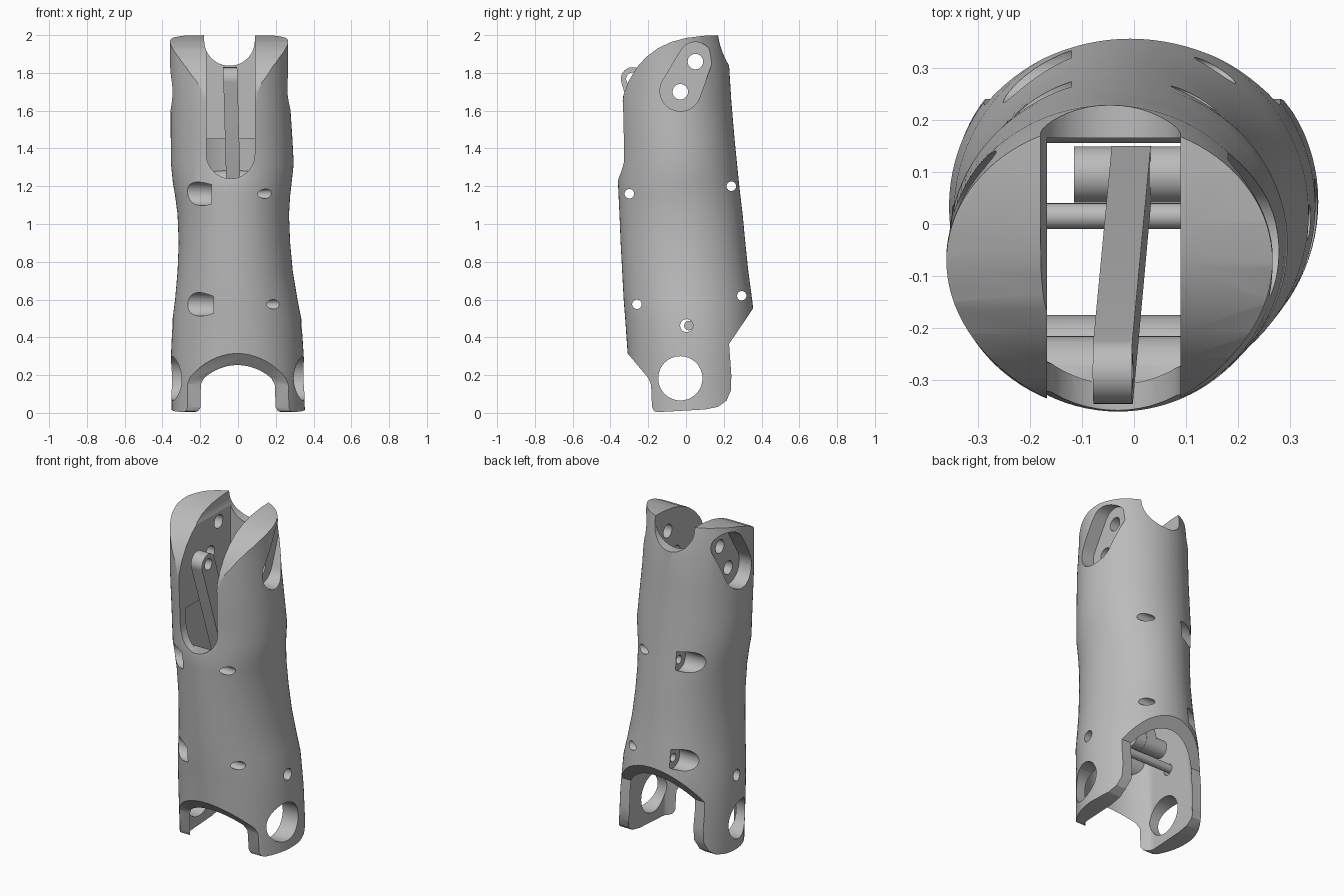
import bpy, bmesh
from math import sin, cos, pi, acos, atan2, hypot, radians

if "Cube" in bpy.data.objects:
    bpy.data.objects.remove(bpy.data.objects["Cube"])

grey = bpy.data.materials.new("plain grey")
grey.use_nodes = True
grey.diffuse_color = (0.5, 0.5, 0.5, 1)
grey.node_tree.nodes["Principled BSDF"].inputs["Base Color"].default_value = grey.diffuse_color


def make(name, rings):
    """Skin a stack of equal rings and cap both ends."""
    bm = bmesh.new()
    loops = [[bm.verts.new(p) for p in ring] for ring in rings]
    n = len(loops[0])
    for a, b in zip(loops, loops[1:]):
        for i in range(n):
            j = (i + 1) % n
            bm.faces.new((a[i], a[j], b[j], b[i]))
    bm.faces.new(loops[0])
    bm.faces.new(loops[-1])
    bmesh.ops.recalc_face_normals(bm, faces=bm.faces)
    mesh = bpy.data.meshes.new(name)
    bm.to_mesh(mesh)
    bm.free()
    mesh.materials.append(grey)
    obj = bpy.data.objects.new(name, mesh)
    bpy.context.collection.objects.link(obj)
    return obj


def prism(name, pts, axis, lo, hi):
    """Extrude an outline: (y, z) along x, or (x, z) along y."""
    if axis == "x":
        return make(name, [[(h, u, v) for u, v in pts] for h in (lo, hi)])
    return make(name, [[(u, h, v) for u, v in pts] for h in (lo, hi)])


def capsule(a, ra, b, rb, n=20):
    """Outline wrapped round two circles."""
    dx, dy = b[0] - a[0], b[1] - a[1]
    base, phi = atan2(dy, dx), acos((ra - rb) / hypot(dx, dy))
    pts = []
    for (cx, cy), r, start, span in ((a, ra, base + phi, 2 * pi - 2 * phi),
                                     (b, rb, base - phi, 2 * phi)):
        for i in range(n + 1):
            t = start + span * i / n
            pts.append((cx + r * cos(t), cy + r * sin(t)))
    return pts


def circle(c, r, n=36):
    return [(c[0] + r * cos(2 * pi * i / n), c[1] + r * sin(2 * pi * i / n)) for i in range(n)]


def cut(obj, cutter, operation="DIFFERENCE"):
    mod = obj.modifiers.new("cut", "BOOLEAN")
    mod.operation, mod.object, mod.solver = operation, cutter, "EXACT"
    bpy.context.view_layer.objects.active = obj
    bpy.ops.object.modifier_apply(modifier=mod.name)
    bpy.data.objects.remove(cutter)


def smooth(obj, angle=30):
    bpy.ops.object.select_all(action="DESELECT")
    obj.select_set(True)
    bpy.context.view_layer.objects.active = obj
    bpy.ops.object.shade_smooth_by_angle(angle=radians(angle))


# Shell sections: height, left and right edge, front and back edge
SECTIONS = [(-.05, -.35, .355, -.3, .39), (.3, -.355, .348, -.308, .375),
            (.5, -.346, .335, -.322, .362), (.6, -.333, .315, -.33, .35),
            (.75, -.32, .29, -.338, .33), (.9, -.314, .276, -.346, .314),
            (1.05, -.32, .27, -.352, .3), (1.15, -.333, .276, -.357, .288),
            (1.22, -.345, .284, -.36, .28), (1.32, -.355, .295, -.348, .27),
            (1.45, -.356, .288, -.352, .257), (1.65, -.357, .275, -.36, .24),
            (1.84, -.36, .266, -.35, .228), (2.02, -.36, .266, -.34, .19)]


def shell(name, inset, top, limit):
    rings = []
    for z, x0, x1, y0, y1 in SECTIONS:
        if z > top:
            break
        ring = []
        for i in range(96):
            t = 2 * pi * i / 96
            x = (x0 + x1) / 2 + ((x1 - x0) / 2 - inset) * cos(t)
            y = (y0 + y1) / 2 + ((y1 - y0) / 2 - inset) * sin(t)
            ring.append((max(-limit, min(limit, x)), y, z - inset if z < 0 else z))
        rings.append(ring)
    return make(name, rings)


body = shell("forearm_shell", 0, 3, 1)

# Side silhouette: domed top, pointed back, tabs at the bottom
outline = [(.19, 2), (.1, 1.997), (0, 1.985), (-.08, 1.963), (-.15, 1.93), (-.21, 1.885),
           (-.26, 1.83), (-.305, 1.755), (-.335, 1.67), (-.37, 1.55), (-.45, 1.3),
           (-.45, .47), (-.305, .31), (-.2, .185), (-.185, .15), (-.18, .03), (-.17, .01),
           (-.15, .004), (.1, .018), (.17, .032), (.215, .065), (.238, .12), (.24, .2),
           (.228, .365), (.36, .56), (.45, .69), (.45, 1.9), (.215, 1.95)]
cut(body, prism("side_profile", outline, "x", -1, 1), "INTERSECT")

# Hollow interior, leaving four screw tubes across it
SCREWS = [((-.3, 1.16), -.14), ((-.26, .575), -.13), ((.24, 1.2), -.12), ((.295, .62), -.12)]
cavity = shell("cavity", .05, 1.46, .243)
for centre, seat in SCREWS:
    cut(cavity, prism("tube", circle(centre, .085), "x", -1, 1))
cut(body, cavity)

# Screw holes with wide counterbores on one side
for centre, seat in SCREWS:
    cut(body, prism("screw_hole", circle(centre, .025, 24), "x", -1, 1))
    cut(body, prism("counterbore", circle(centre, .062), "x", -1, seat))

# Front slot and rounded back notch
slot = [(-.167 + .0, 2.2)] + [(-.039 + .128 * cos(t), 1.37 + .13 * sin(t))
                              for t in [pi + pi * i / 24 for i in range(25)]] + [(.089, 2.2)]
cut(body, prism("front_slot", slot, "y", -1, .165))
notch = [(-.045 + .134 * cos(t), 1.972 + .134 * sin(t))
         for t in [pi + pi * i / 24 for i in range(25)]]
cut(body, prism("back_notch", notch + [(.089, 2.2), (-.179, 2.2)], "y", -1, 1))

# Teardrop pockets and bolt holes at the top, pivot holes in the bottom tabs
upper, lower = (.05, 1.86), (-.03, 1.7)
for lo, hi in ((-1, -.265), (.18, 1)):
    cut(body, prism("pocket", capsule((-.03, 1.705), .108, (.05, 1.873), .09), "x", lo, hi))
for centre, r in ((upper, .041), (lower, .041), ((-.03, .183), .117), ((.003, .462), .034)):
    cut(body, prism("hole", circle(centre, r, 48), "x", -1, 1))
smooth(body)

# Slanted inner link with an eye at its top
top, bottom = (-.283, 1.768), (.095, .5)
link = prism("inner_link", capsule(top, .062, bottom, .055), "x", -.0375, .0375)
cut(link, prism("link_eye", circle(top, .034, 28), "x", -1, 1))
for v in link.data.vertices:
    f = (top[1] - v.co.z) / (top[1] - bottom[1])
    v.co.x += -.04 + .035 * f
smooth(link)

# Pivot barrel and cross pin at the foot of the link
barrel = prism("pivot_barrel", circle(bottom, .054), "x", -.115, .1)
cut(barrel, prism("barrel_bore", circle(bottom, .024, 24), "x", -1, 1))
smooth(barrel)
smooth(prism("cross_pin", circle((.015, .462), .025, 24), "x", -.28, .28))
